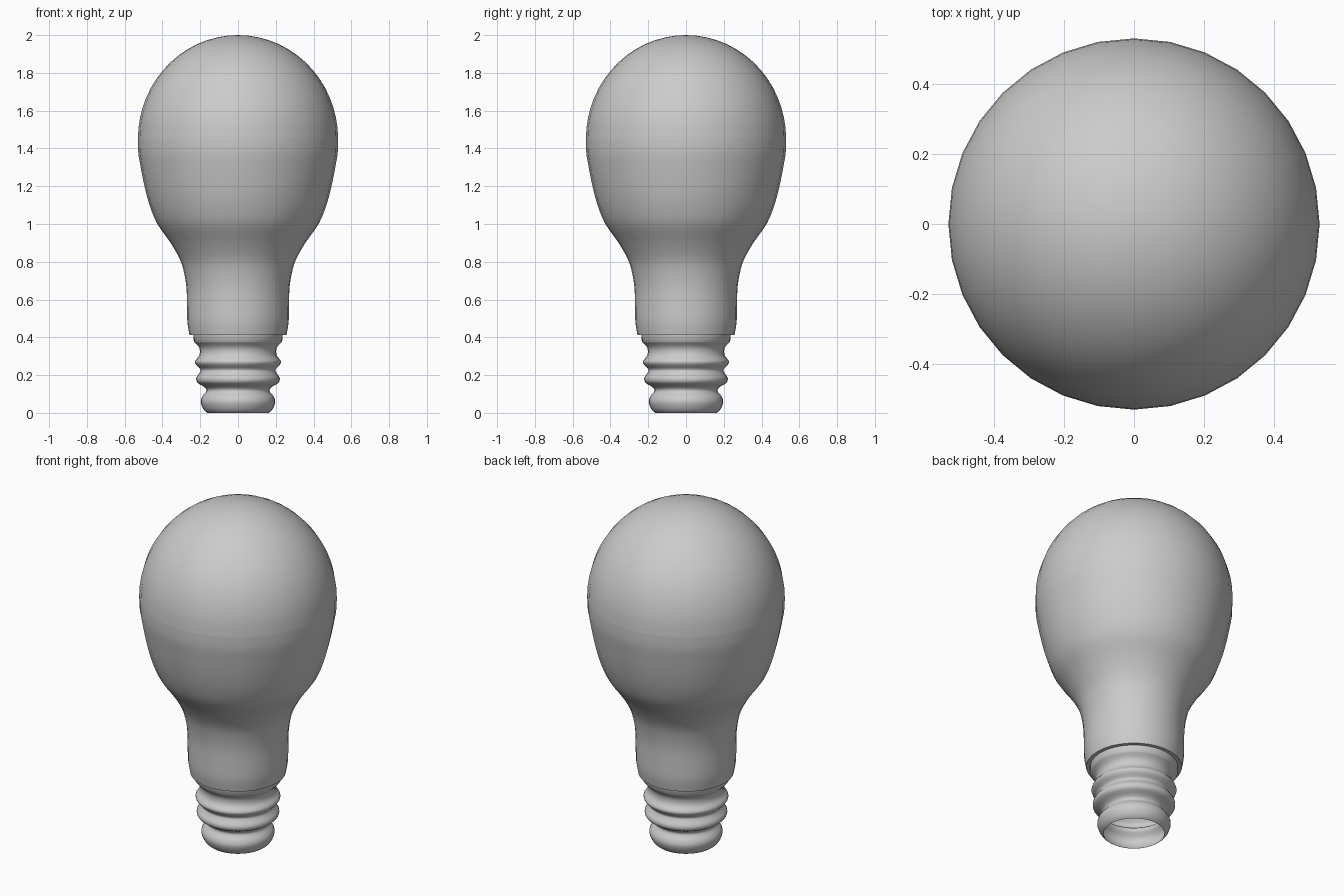
import bpy, math
from math import radians

if "Cube" in bpy.data.objects:
    bpy.data.objects.remove(bpy.data.objects["Cube"])

SIDES = 32


def smooth_path(pts, sub):
    """Catmull-Rom interpolation through (radius, height) points."""
    p = [pts[0]] + pts + [pts[-1]]
    out = []
    for i in range(1, len(p) - 2):
        for s in range(sub):
            t = s / sub
            out.append(tuple(
                0.5 * (2 * b + (c - a) * t + (2 * a - 5 * b + 4 * c - d) * t * t
                       + (3 * b - a - 3 * c + d) * t ** 3)
                for a, b, c, d in zip(*p[i - 1:i + 3])))
    return out + [pts[-1]]


def lathe(name, profile, angle=60):
    """Revolve a bottom-to-top (radius, height) profile about z."""
    verts, faces, rings = [], [], []
    for r, z in profile:
        n = 1 if r < 1e-5 else SIDES
        rings.append([len(verts) + k for k in range(n)])
        for k in range(n):
            a = 2 * math.pi * k / SIDES
            verts.append((r * math.cos(a), r * math.sin(a), z))
    for lo, hi in zip(rings, rings[1:]):
        for k in range(SIDES):
            j = (k + 1) % SIDES
            if len(hi) == 1:
                faces.append((lo[k], lo[j], hi[0]))
            else:
                faces.append((lo[k], lo[j], hi[j], hi[k]))
    mesh = bpy.data.meshes.new(name)
    mesh.from_pydata(verts, [], faces)
    ob = bpy.data.objects.new(name, mesh)
    bpy.context.collection.objects.link(ob)
    bpy.ops.object.select_all(action='DESELECT')
    ob.select_set(True)
    bpy.context.view_layer.objects.active = ob
    bpy.ops.object.shade_smooth_by_angle(angle=radians(angle))
    return ob


# Rounded upper dome
dome = [(0.53 * math.cos(radians(a)), 1.45 + 0.55 * math.sin(radians(a)))
        for a in range(0, 90, 6)] + [(0, 2.0)]
lathe("glass_dome", dome)

# Tapering body and neck, with a small ledge turned in at the lower rim
body = smooth_path([(0.257, 0.412), (0.268, 0.48), (0.27, 0.56), (0.272, 0.65),
                    (0.283, 0.73), (0.306, 0.81), (0.36, 0.905), (0.427, 1.0),
                    (0.468, 1.1), (0.495, 1.2), (0.517, 1.31), (0.528, 1.38),
                    (0.53, 1.45)], 3)
lathe("bulb_body", [(0.225, 0.412)] + body)

# Ribbed screw base, open at the bottom
ribs = smooth_path([(0.163, 0.0), (0.182, 0.018), (0.197, 0.055), (0.19, 0.085),
                    (0.167, 0.115), (0.178, 0.137), (0.215, 0.16), (0.221, 0.185),
                    (0.205, 0.21), (0.198, 0.23), (0.222, 0.255), (0.227, 0.275),
                    (0.205, 0.305), (0.205, 0.345), (0.234, 0.378)], 3)
lathe("screw_base", ribs + [(0.236, 0.415)])
